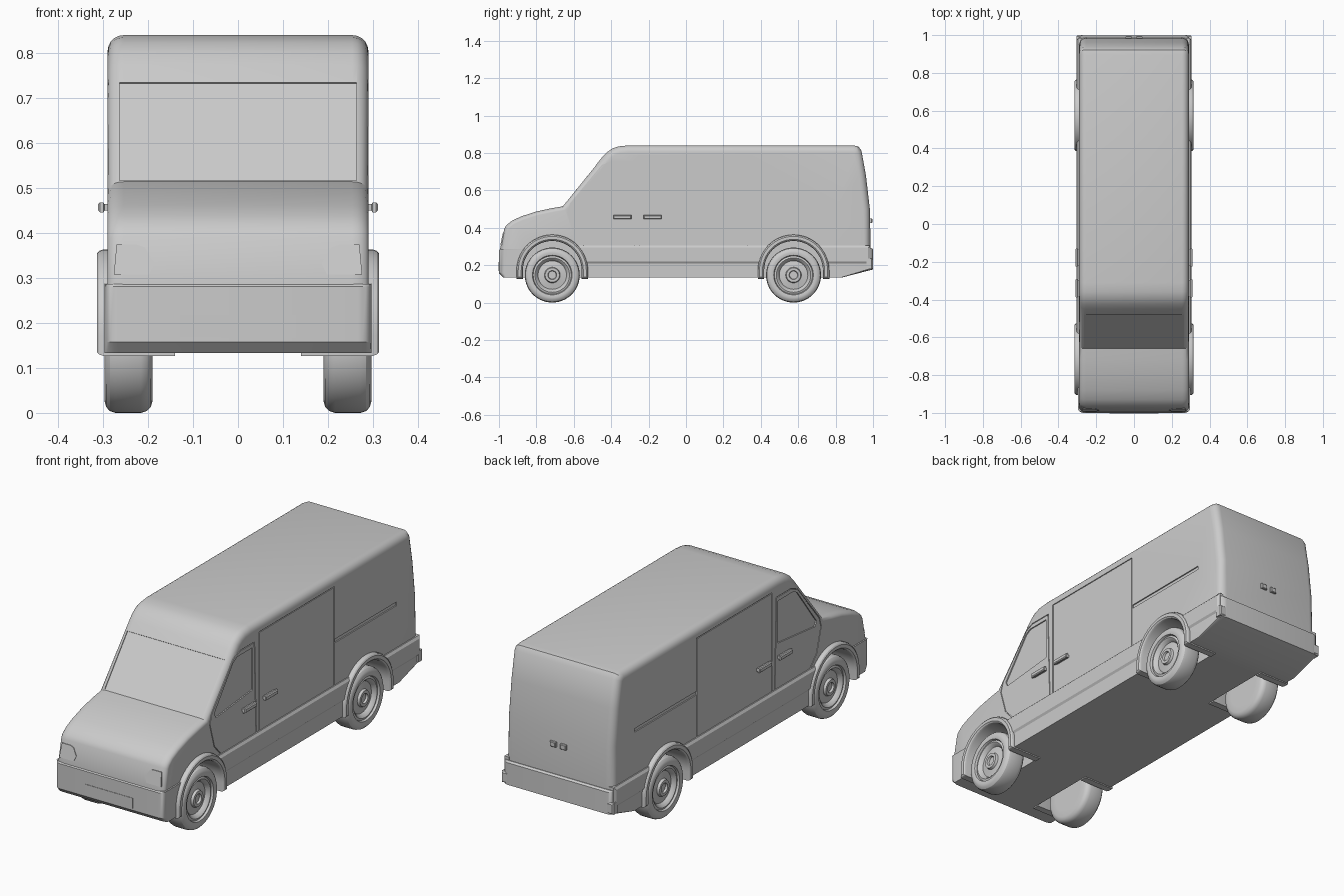
import bpy, bmesh, math
from mathutils import Vector

if "Cube" in bpy.data.objects:
    bpy.data.objects.remove(bpy.data.objects["Cube"])


def inward(pts):
    # mitred inward offset direction for every corner of a closed outline
    n = len(pts)
    P = [Vector(p) for p in pts]
    area = sum(P[i].x * P[(i + 1) % n].y - P[(i + 1) % n].x * P[i].y for i in range(n))
    s = 1 if area < 0 else -1
    out = []
    for i in range(n):
        d1 = (P[i] - P[i - 1]).normalized()
        d2 = (P[(i + 1) % n] - P[i]).normalized()
        n1, n2 = Vector((d1.y, -d1.x)) * s, Vector((d2.y, -d2.x)) * s
        out.append((n1 + n2) / max(0.4, 1 + n1.dot(n2)))
    return out


def finish(name, bm):
    bmesh.ops.recalc_face_normals(bm, faces=bm.faces)
    me = bpy.data.meshes.new(name)
    bm.to_mesh(me)
    bm.free()
    ob = bpy.data.objects.new(name, me)
    bpy.context.collection.objects.link(ob)
    return ob


def smooth(ob):
    bpy.ops.object.select_all(action='DESELECT')
    ob.select_set(True)
    bpy.context.view_layer.objects.active = ob
    bpy.ops.object.shade_smooth_by_angle(angle=math.radians(30))


def bridge(bm, rings, closed=False):
    n = len(rings[0])
    pairs = list(zip(rings, rings[1:])) + ([(rings[-1], rings[0])] if closed else [])
    for a, b in pairs:
        for i in range(n):
            j = (i + 1) % n
            bm.faces.new((a[i], a[j], b[j], b[i]))


def solid(name, pts, layers, mirror=True, scale=None, weight=(1, 1),
          place=lambda u, v, w: (w, u, v)):
    # outline lofted through (depth, inset) layers
    bm = bmesh.new()
    off = inward(pts)
    for side in ((1, -1) if mirror else (1,)):
        rings = []
        for w, inset in layers:
            ring = []
            for p, o in zip(pts, off):
                k = inset * (scale(*p) if scale else 1)
                x, y, z = place(p[0] + o.x * k * weight[0], p[1] + o.y * k * weight[1], w)
                ring.append(bm.verts.new((x * side, y, z)))
            rings.append(ring)
        bridge(bm, rings)
        bm.faces.new(rings[0])
        bm.faces.new(rings[-1])
    return finish(name, bm)


def groove(name, pts, w=0.004, x0=0.286, x1=0.33):
    # closed seam cutter following an outline on both sides
    bm = bmesh.new()
    off = inward(pts)
    for s in (1, -1):
        rings = [[bm.verts.new((x * s, p[0] + o.x * k, p[1] + o.y * k)) for p, o in zip(pts, off)]
                 for x, k in ((x0, 0), (x1, 0), (x1, w), (x0, w))]
        bridge(bm, rings, True)
    return finish(name, bm)


def cut(ob, cutters):
    bpy.context.view_layer.objects.active = ob
    for c in cutters:
        m = ob.modifiers.new("cut", 'BOOLEAN')
        m.operation, m.solver, m.object = 'DIFFERENCE', 'EXACT', c
        bpy.ops.object.modifier_apply(modifier=m.name)


def rounded(X, r, n=5):
    half = [(X - r * (1 - math.sin(a)), r * (1 - math.cos(a)))
            for a in (math.pi / 2 * k / n for k in range(n + 1))]
    return [(-x, i) for x, i in reversed(half)] + half


def rect(a, b, c, d):
    return [(a, c), (a, d), (b, d), (b, c)]


def arc(cy, r, cz=0.172, low=0.127, n=28):
    return ([(cy - r, low)] +
            [(cy - r * math.cos(math.pi * k / n), cz + r * math.sin(math.pi * k / n)) for k in range(n + 1)] +
            [(cy + r, low)])


AXLES = {"front": -0.715, "rear": 0.575}

# main body shell
body = solid("body", [
    (-0.985, 0.15), (-0.995, 0.283), (-0.972, 0.392), (-0.962, 0.412), (-0.93, 0.438), (-0.88, 0.461),
    (-0.80, 0.487), (-0.72, 0.504), (-0.66, 0.514), (-0.45, 0.775), (-0.425, 0.802), (-0.395, 0.823),
    (-0.36, 0.835), (-0.31, 0.84), (0.895, 0.84), (0.922, 0.835), (0.938, 0.812), (0.962, 0.68),
    (0.983, 0.50), (0.987, 0.30), (0.985, 0.175), (0.83, 0.14), (-0.9, 0.14)],
    rounded(0.29, 0.036), mirror=False,
    scale=lambda y, z: 0.2 if z < 0.2 else (0.6 if y < -0.6 else 1))

# bumper and sill band wrapping the bottom
skirt = solid("bumper_skirt", [(-0.975, 0.133), (-1.0, 0.158), (-1.0, 0.281), (-0.993, 0.287),
                               (0.99, 0.292), (1.0, 0.285), (1.0, 0.177), (0.83, 0.133)],
              rounded(0.297, 0.03), mirror=False, weight=(1, 0))

# side rubbing strips
strip = solid("side_moulding", rect(-0.6, 0.985, 0.207, 0.306),
              [(0.27, 0), (0.296, 0), (0.304, 0.012)])

# wheel wells cut from everything low
wells = [solid(n + "_well_cutter", arc(y, 0.160, low=0.05), [(0.141, 0), (0.4, 0)])
         for n, y in AXLES.items()]

# recesses and seams in the shell
d = Vector((0.21, 0.261)).normalized()
nrm = Vector((-d.y, d.x))
a, b = Vector((-0.66, 0.514)) + d * 0.004, Vector((-0.482, 0.735))
screen = solid("windscreen_cutter",
               [tuple(p) for p in (a - nrm * 0.005, b - nrm * 0.005, b + nrm * 0.05, a + nrm * 0.05)],
               [(-0.264, 0), (0.264, 0)], mirror=False)
window = solid("window_cutter", [(-0.598, 0.52), (-0.585, 0.496), (-0.30, 0.525), (-0.30, 0.732),
                                 (-0.42, 0.732), (-0.45, 0.715)], [(0.284, 0), (0.35, 0)])
rail = solid("rail_cutter", rect(0.333, 0.815, 0.512, 0.53), [(0.284, 0), (0.35, 0)])
slide = groove("slide_seam_cutter", rect(-0.252, 0.332, 0.17, 0.79))
door = groove("door_seam_cutter", [(-0.50, 0.25), (-0.60, 0.36), (-0.635, 0.48), (-0.62, 0.53),
                                   (-0.45, 0.735), (-0.40, 0.755), (-0.285, 0.755), (-0.27, 0.25)])
cut(body, wells + [screen, window, rail, slide, door])
cut(skirt, wells)
cut(strip, wells)
for c in wells + [screen, window, rail, slide, door]:
    bpy.data.objects.remove(c)
parts = [body, skirt, strip]

# wheel arch flares with inner liners, and lathed wheels
TYRE = [(0.19, 0.09), (0.19, 0.12), (0.194, 0.134), (0.203, 0.143), (0.216, 0.147), (0.272, 0.147),
        (0.285, 0.143), (0.293, 0.134), (0.297, 0.12), (0.294, 0.106), (0.284, 0.102), (0.288, 0.092),
        (0.282, 0.084), (0.268, 0.076), (0.274, 0.042), (0.286, 0.038), (0.286, 0.024), (0.276, 0.021)]
for n, y in AXLES.items():
    parts.append(solid(n + "_wheel_arches", arc(y, 0.157) + arc(y, 0.191)[::-1],
                       [(0.14, 0), (0.30, 0), (0.309, 0.003), (0.314, 0.009)]))
    bm = bmesh.new()
    for s in (1, -1):
        rings = [[bm.verts.new((x * s, y + r * math.cos(t), 0.147 + r * math.sin(t)))
                  for t in (2 * math.pi * k / 56 for k in range(56))] for x, r in TYRE]
        bridge(bm, rings)
        bm.faces.new(rings[0])
        bm.faces.new(rings[-1])
    parts.append(finish(n + "_wheels", bm))

# side door handles
for n, y in (("cab", -0.34), ("sliding", -0.178)):
    parts.append(solid(n + "_door_handles", rect(y - 0.048, y + 0.048, 0.446, 0.468),
                       [(0.28, 0.004), (0.297, 0.004), (0.299, 0), (0.307, 0), (0.311, 0.004)]))


# headlamps lying on the sloped nose
def nose(u, v, w):
    return (u, -0.995 + (v - 0.283) * 0.211 - w, v)


parts.append(solid("headlamps", [(0.198, 0.308), (0.186, 0.332), (0.207, 0.368), (0.225, 0.374),
                                 (0.27, 0.374), (0.276, 0.308)], [(-0.01, 0), (0.003, 0)], place=nose))


# number plate panel, rear handles and rear corner lamps
def along_y(u, v, w):
    return (u, w, v)


parts.append(solid("plate_panel", rect(-0.129, 0.129, 0.168, 0.218), [(-0.98, 0), (-1.002, 0)],
                   mirror=False, place=along_y))
parts.append(solid("rear_door_handles", rect(0.012, 0.044, 0.425, 0.45),
                   [(0.975, 0), (0.993, 0), (0.996, 0.003)], place=along_y))
parts.append(solid("rear_corner_lamps", rect(0.265, 0.304, 0.18, 0.235),
                   [(0.965, 0), (0.993, 0), (1.0, 0.006)], place=along_y))

for p in parts:
    smooth(p)
